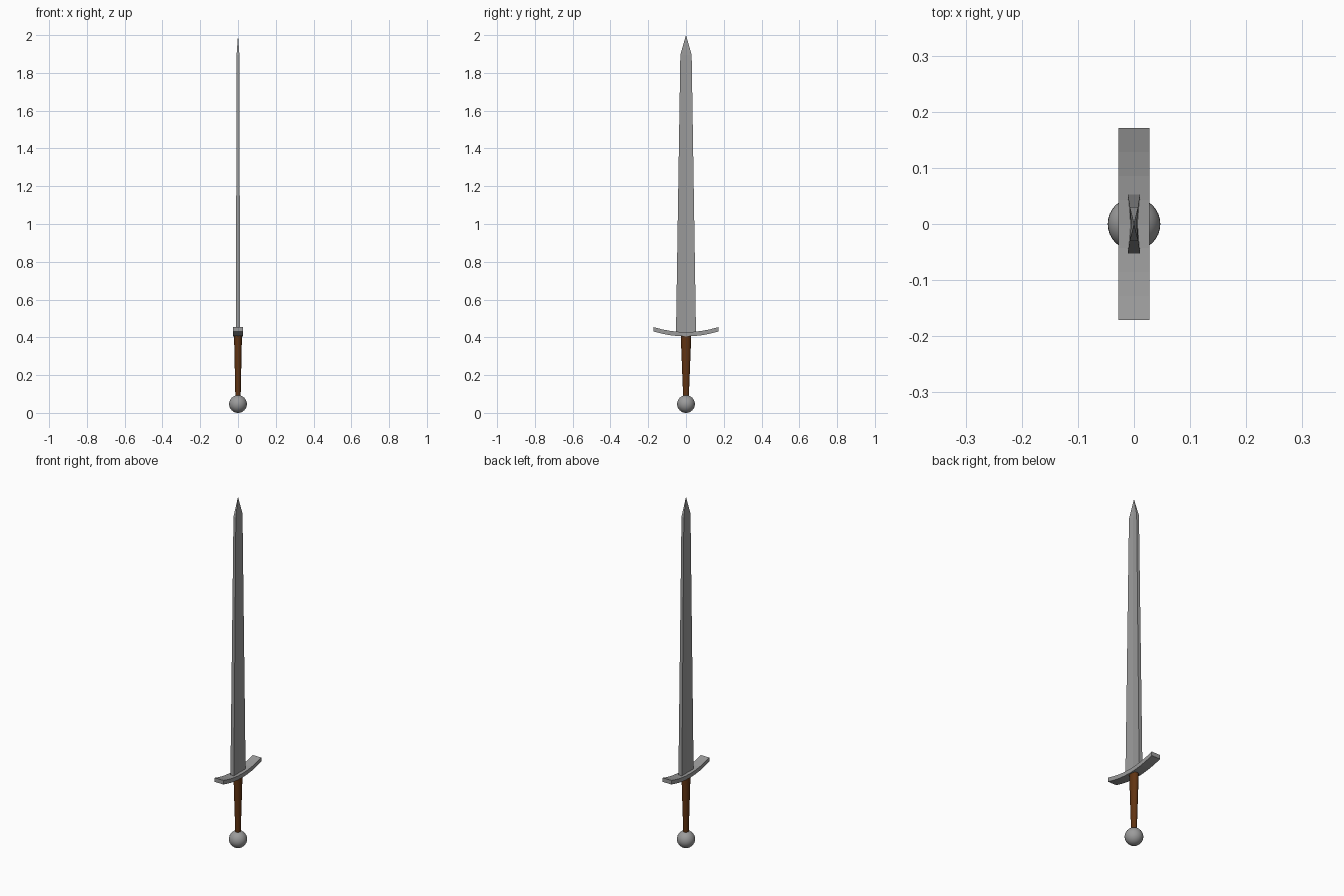
import bpy, bmesh, math

if "Cube" in bpy.data.objects:
    bpy.data.objects.remove(bpy.data.objects["Cube"])


def material(name, rgb):
    mat = bpy.data.materials.new(name)
    mat.diffuse_color = (*rgb, 1)
    mat.use_nodes = True
    mat.node_tree.nodes["Principled BSDF"].inputs["Base Color"].default_value = mat.diffuse_color
    return mat


steel = material("dark_steel", (0.33, 0.33, 0.33))
leather = material("brown_leather", (0.12, 0.034, 0.006))


def loft(name, rings, mat, tip=None):
    """Join equal-length rings into a closed mesh, ending flat or in a point."""
    bm = bmesh.new()
    loops = [[bm.verts.new(p) for p in r] for r in rings]
    n = len(rings[0])
    for a, b in zip(loops, loops[1:]):
        for i in range(n):
            j = (i + 1) % n
            bm.faces.new((a[i], a[j], b[j], b[i]))
    bm.faces.new(loops[0][::-1])
    if tip:
        point = bm.verts.new(tip)
        for i in range(n):
            bm.faces.new((loops[-1][i], loops[-1][(i + 1) % n], point))
    else:
        bm.faces.new(loops[-1])
    bmesh.ops.recalc_face_normals(bm, faces=bm.faces)
    mesh = bpy.data.meshes.new(name)
    bm.to_mesh(mesh)
    bm.free()
    mesh.materials.append(mat)
    obj = bpy.data.objects.new(name, mesh)
    bpy.context.collection.objects.link(obj)
    return obj


def smooth(obj, angle=40):
    bpy.ops.object.select_all(action='DESELECT')
    obj.select_set(True)
    bpy.context.view_layer.objects.active = obj
    bpy.ops.object.shade_smooth_by_angle(angle=math.radians(angle))


# Pommel ball
bpy.ops.mesh.primitive_uv_sphere_add(segments=32, ring_count=16, radius=0.047,
                                     location=(0, 0, 0.047))
pommel = bpy.context.object
pommel.name = "pommel"
pommel.data.materials.append(steel)
smooth(pommel)


# Tapered oval grip
def oval(rx, ry, z, n=16):
    return [(rx * math.cos(2 * math.pi * i / n), ry * math.sin(2 * math.pi * i / n), z)
            for i in range(n)]


grip = loft("grip", [oval(0.014, 0.015, 0.085), oval(0.021, 0.028, 0.412)], leather)
smooth(grip)

# Upward-curving crossguard
half_w, span, thick = 0.0275, 0.171, 0.023
guard_rings = []
for i in range(-4, 5):
    y = span * i / 4
    z = 0.405 + 0.026 * (y / span) ** 2
    guard_rings.append([(-half_w, y, z), (half_w, y, z),
                        (half_w, y, z + thick), (-half_w, y, z + thick)])
loft("crossguard", guard_rings, steel)


# Blade: blunt edges, hollow centre line, pointed tip
def blade_ring(edge_x, mid_x, y, z):
    return [(edge_x, y, z), (mid_x, 0, z), (edge_x, -y, z),
            (-edge_x, -y, z), (-mid_x, 0, z), (-edge_x, y, z)]


loft("blade", [blade_ring(0.011, 0.007, 0.053, 0.42),
               blade_ring(0.0075, 0.005, 0.03, 1.895)], steel, tip=(0, 0, 2.0))
